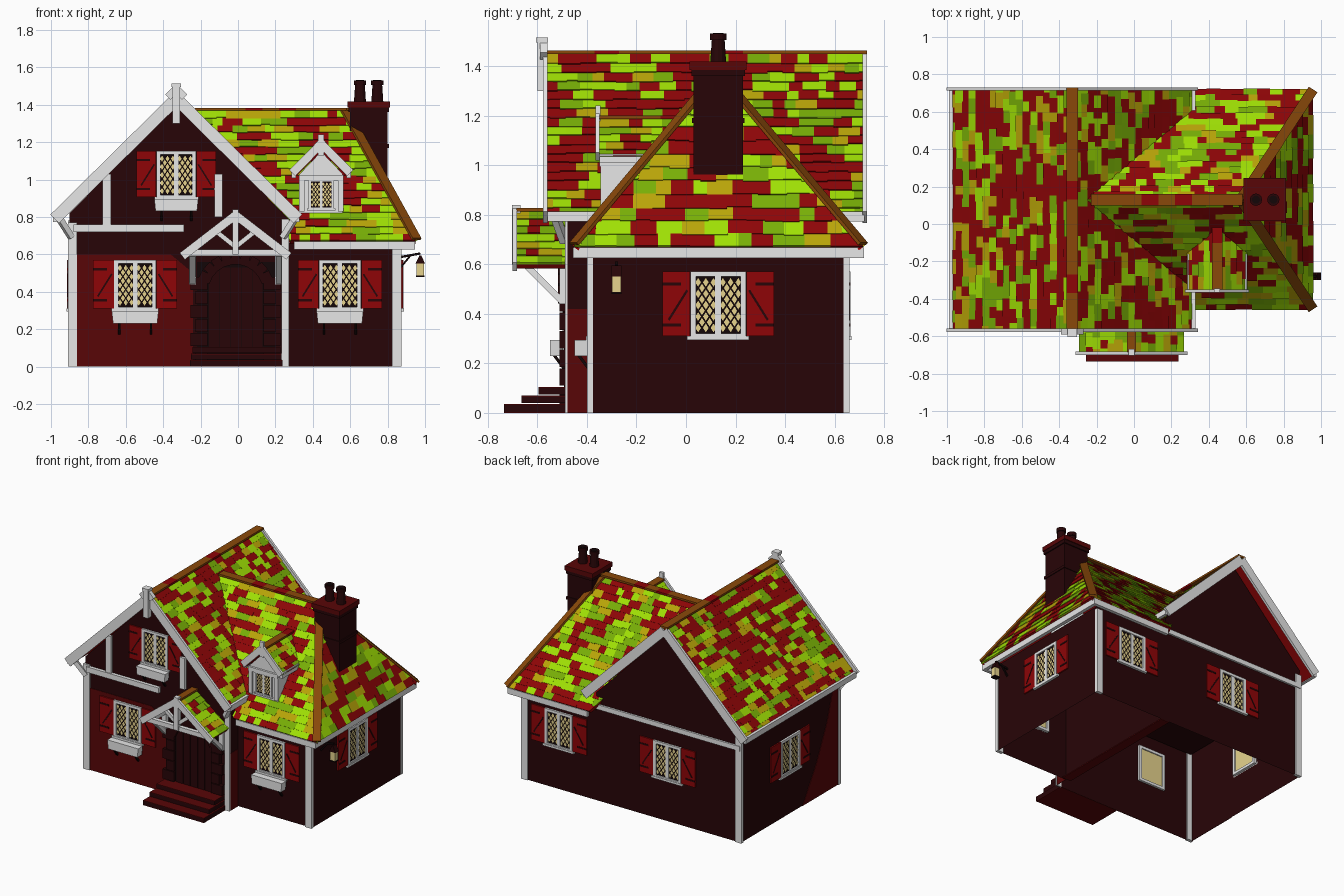
import bpy, bmesh, math, random
from mathutils import Vector, Matrix

random.seed(4)
if "Cube" in bpy.data.objects:
    bpy.data.objects.remove(bpy.data.objects["Cube"])

# Palette
HEX = {"tile_red": "8E0507", "lime": "A0E104", "moss_green": "78AF06", "olive": "B9A508",
       "ridge_brown": "8A490A", "white_timber": "E8E8E8", "dark_maroon": "270507",
       "brick_red": "580607", "pale_glass": "F2DE94", "iron_black": "120607"}


def linear(h):
    c = int(h, 16) / 255
    return c / 12.92 if c < 0.04 else ((c + 0.055) / 1.055) ** 2.4


mats = []
for name, h in HEX.items():
    m = bpy.data.materials.new(name)
    m.use_nodes = True
    col = [linear(h[i:i + 2]) for i in (0, 2, 4)] + [1]
    m.diffuse_color = col
    m.node_tree.nodes["Principled BSDF"].inputs["Base Color"].default_value = col
    mats.append(m)
RED, LIME, GREEN, OLIVE, BROWN, WHITE, DARK, BRICK, GLASS, BLACK = range(10)


# Helpers
def finish(bm, name, loc=(0, 0, 0), turn=0, scale=1):
    bmesh.ops.recalc_face_normals(bm, faces=bm.faces)
    me = bpy.data.meshes.new(name)
    bm.to_mesh(me)
    bm.free()
    for m in mats:
        me.materials.append(m)
    ob = bpy.data.objects.new(name, me)
    ob.location, ob.scale = loc, (scale,) * 3
    ob.rotation_euler.z = math.radians(turn)
    bpy.context.collection.objects.link(ob)


def cube(bm, matrix, mat):
    for v in bmesh.ops.create_cube(bm, size=1, matrix=matrix)["verts"]:
        for f in v.link_faces:
            f.material_index = mat


def box(bm, x0, x1, y0, y1, z0, z1, mat):
    mid = Matrix.Translation(((x0 + x1) / 2, (y0 + y1) / 2, (z0 + z1) / 2))
    cube(bm, mid @ Matrix.Diagonal((x1 - x0, y1 - y0, z1 - z0, 1)), mat)


def beam(bm, p, q, w, h, mat):
    p, q = Vector(p), Vector(q)
    d = (q - p).normalized()
    side = d.cross((0, 0, 1) if abs(d.z) < 0.99 else (1, 0, 0)).normalized()
    rot = Matrix((d, side, side.cross(d))).transposed().to_4x4()
    size = Matrix.Diagonal(((q - p).length, w, h, 1))
    cube(bm, Matrix.Translation((p + q) / 2) @ rot @ size, mat)


def prism(bm, pts, y0, y1, mat, open_base=False):
    a, b = ([bm.verts.new((x, y, z)) for x, z in pts] for y in (y0, y1))
    n = len(pts)
    faces = [bm.faces.new(a), bm.faces.new(b[::-1])]
    faces += [bm.faces.new((a[i], b[i], b[(i + 1) % n], a[(i + 1) % n]))
              for i in range(n - open_base)]
    for f in faces:
        f.material_index = mat


def slab(bm, low, high, mat):
    a, b = [bm.verts.new(p) for p in low], [bm.verts.new(p) for p in high]
    for f in [a[::-1], b] + [(a[i], a[(i + 1) % 4], b[(i + 1) % 4], b[i]) for i in range(4)]:
        bm.faces.new(f).material_index = mat


def tiled_slope(name, ea, eb, ra, rb, rows, width, weights):
    """Courses of random tiles between an eave edge and a ridge edge."""
    ea, eb, ra, rb = map(Vector, (ea, eb, ra, rb))
    u = (eb - ea).normalized()
    rise = (ra - ea) - u * (ra - ea).dot(u)
    n = u.cross(rise).normalized()
    n = n if n.z > 0 else -n
    bm = bmesh.new()
    quad = (ea, eb, rb, ra)
    slab(bm, [p - n * 0.022 for p in quad], quad, RED)
    ends = [(p - ea).dot(u) for p in quad]

    def at(s, t, lift):
        lo, hi = ends[0] + (ends[3] - ends[0]) * t, ends[1] + (ends[2] - ends[1]) * t
        return ea + u * min(max(s, lo), hi) + rise * t + n * lift

    for r in range(rows):
        t0, t1 = r / rows, (r + 1) / rows
        s, stop = min(ends) - random.random() * width, max(ends)
        while s < stop:
            e = s + width * random.uniform(0.6, 1.4)
            low = t0 - random.uniform(0, 0.2) / rows * (r > 0)
            c = [(s, low), (e, low), (e, t1), (s, t1)]
            thick = random.uniform(0.008, 0.012)
            top = [at(*p, k) for p, k in zip(c, (thick, thick, 0.005, 0.005))]
            if (top[1] - top[0]).length + (top[2] - top[3]).length > 0.004:
                slab(bm, [at(*p, 0) for p in c], top, random.choices(range(4), weights)[0])
            s = e
    finish(bm, name)


def ridge_cap(name, p, q, w, pieces, red_pieces=()):
    p, q = Vector(p), Vector(q)
    bm = bmesh.new()
    for i in range(pieces):
        beam(bm, p.lerp(q, i / pieces), p.lerp(q, (i + 1) / pieces), w, 0.014,
             RED if i in red_pieces else BROWN)
    finish(bm, name)


def window(name, loc, turn=0, scale=1, shutters=True, planter=False):
    bm = bmesh.new()
    box(bm, -0.1, 0.1, -0.003, 0.012, -0.125, 0.125, GLASS)
    box(bm, -0.1, 0.1, -0.005, -0.003, -0.125, 0.125, BLACK)
    for side in (-1, 1):
        # Leaded diamonds
        for i in range(5):
            for j in range(5 - i % 2):
                x = side * 0.05 + (i - 2) * 0.0155
                z = (j - 2 + 0.5 * (i % 2)) * 0.046
                prism(bm, [(x - 0.0115, z), (x, z + 0.0175), (x + 0.0115, z), (x, z - 0.0175)],
                      -0.0065, -0.005, GLASS)
        a, b = sorted((side * 0.09, side * 0.112))
        box(bm, a, b, -0.014, 0.02, -0.13, 0.135, WHITE)
        box(bm, -0.112, 0.112, -0.014, 0.02, side * 0.125 - 0.01, side * 0.125 + 0.01, WHITE)
        if shutters:
            a, b = sorted((side * 0.114, side * 0.225))
            box(bm, a, b, -0.011, -0.001, -0.125, 0.135, RED)
            for z in (-0.08, 0.085):
                beam(bm, (side * 0.15, -0.011, z), (side * 0.225, -0.011, z), 0.005, 0.012, DARK)
            beam(bm, (side * 0.125, -0.011, 0.06), (side * 0.2, -0.011, -0.06), 0.004, 0.009, DARK)
    box(bm, -0.012, 0.012, -0.011, -0.003, -0.125, 0.125, WHITE)
    box(bm, -0.125, 0.125, -0.018, 0, -0.14, -0.125, WHITE)
    if planter:
        prism(bm, [(-0.118, -0.205), (0.118, -0.205), (0.125, -0.14), (-0.125, -0.14)],
              -0.065, -0.012, WHITE)
        for x in (-0.085, 0.085):
            beam(bm, (x, -0.05, -0.2), (x, -0.005, -0.26), 0.012, 0.012, BLACK)
    finish(bm, name, loc, turn, scale)


# Walls, open underneath
bm = bmesh.new()
prism(bm, [(-0.9, 0), (-0.9, 0.82), (-0.33, 1.4), (0.27, 0.79), (0.27, 0)], -0.48, 0.65, DARK, True)
box(bm, -0.89, 0.26, -0.47, 0.64, 0.66, 0.665, DARK)
finish(bm, "main_walls")
bm = bmesh.new()
prism(bm, [(0.27, 0), (0.27, 0.66), (0.87, 0.66), (0.87, 0)], -0.385, 0.65, DARK, True)
finish(bm, "wing_walls")

# Red wall areas
bm = bmesh.new()
prism(bm, [(-0.86, 0), (-0.24, 0), (-0.24, 0.5), (-0.36, 0.6), (-0.86, 0.6)], -0.484, -0.481, BRICK)
box(bm, 0.271, 0.273, -0.478, -0.387, 0, 0.42, BRICK)
box(bm, 0.235, 0.305, -0.38, 0.645, 0, 0.008, BRICK)
finish(bm, "front_wall_red")
bm = bmesh.new()
prism(bm, [(0.48, 0), (0.06, 0), (0.22, 0.25), (0.34, 0.5), (0.42, 0.75), (0.48, 0.75)],
      -0.004, -0.001, BRICK)
finish(bm, "left_wall_red", (-0.9, 0, 0), -90)

# Timber posts and beams
bm = bmesh.new()
for x, y, top in ((-0.885, -0.48, 0.77), (-0.885, 0.648, 0.78), (0.849, 0.648, 0.64), (0.849, -0.388, 0.64)):
    box(bm, x - 0.025, x + 0.025, y - 0.012, y + 0.012, 0, top, WHITE)
box(bm, 0.232, 0.274, -0.489, -0.479, 0, 0.79, WHITE)
box(bm, -0.88, -0.29, -0.505, -0.481, 0.72, 0.76, WHITE)
box(bm, -0.725, -0.68, -0.5, -0.481, 0.76, 1.03, WHITE)
box(bm, -0.125, -0.082, -0.5, -0.481, 0.8, 1.03, WHITE)
box(bm, -0.9, 0.27, 0.651, 0.665, 0.675, 0.71, WHITE)
for x0, x1 in ((-0.96, -0.89), (0.31, 0.24)):
    beam(bm, (x0, -0.53, 0.8), (x1, -0.49, 0.69), 0.03, 0.03, WHITE)
finish(bm, "timber_frame")

# Main roof
MAIN = (52, 18, 17, 13)
for side, name in ((-1, "main_roof_left"), (1, "main_roof_right")):
    x = -0.33 + side * 0.65
    tiled_slope(name, (x, -0.56, 0.79), (x, 0.72, 0.79), (-0.33, -0.56, 1.446),
                (-0.33, 0.72, 1.446), 18, 0.072, MAIN)
ridge_cap("main_ridge", (-0.33, -0.57, 1.455), (-0.33, 0.73, 1.455), 0.06, 13, (2, 7))
bm = bmesh.new()
for side in (-1, 1):
    for y in (-0.568, 0.722):
        beam(bm, (-0.33, y, 1.432), (-0.33 + side * 0.65, y, 0.79), 0.018, 0.065, WHITE)
    x = -0.33 + side * 0.648
    box(bm, x - 0.011, x + 0.011, -0.56, 0.72, 0.772, 0.812, WHITE)
    beam(bm, (-0.33, -0.575, 1.485), (-0.33 + side * 0.045, -0.575, 1.44), 0.03, 0.04, WHITE)
box(bm, -0.35, -0.31, -0.6, -0.56, 1.3, 1.5, WHITE)
box(bm, -0.356, -0.304, -0.605, -0.558, 1.495, 1.515, WHITE)
finish(bm, "main_barge_boards")

# Hipped wing roof
WING = (38, 30, 18, 14)
EAVE_X, FRONT_Y, BACK_Y = 0.95, -0.452, 0.715
for name, y in (("wing_roof_front", FRONT_Y), ("wing_roof_back", BACK_Y)):
    tiled_slope(name, (0.28, y, 0.67), (EAVE_X, y, 0.67), (-0.25, 0.13, 1.368),
                (0.57, 0.13, 1.368), 18, 0.078, WING)
tiled_slope("wing_roof_hip", (EAVE_X, FRONT_Y, 0.67), (EAVE_X, BACK_Y, 0.67), (0.57, 0.129, 1.368),
            (0.57, 0.131, 1.368), 13, 0.075, WING)
ridge_cap("wing_ridge", (-0.23, 0.13, 1.376), (0.58, 0.13, 1.376), 0.062, 9, (3, 5))
for name, y in (("hip_ridge_front", FRONT_Y), ("hip_ridge_back", BACK_Y)):
    ridge_cap(name, (0.57, 0.13, 1.378), (0.955, y, 0.682), 0.055, 1)
bm = bmesh.new()
for y0, y1 in ((-0.455, -0.43), (0.692, 0.717)):
    box(bm, 0.3, 0.945, y0, y1, 0.625, 0.668, WHITE)
box(bm, 0.92, 0.946, -0.456, 0.718, 0.6255, 0.6685, WHITE)
finish(bm, "wing_eaves")

# Chimney with two pots
bm = bmesh.new()
box(bm, 0.6, 0.8, 0.03, 0.23, 0.95, 1.39, DARK)
box(bm, 0.594, 0.806, 0.024, 0.236, 1.17, 1.19, DARK)
box(bm, 0.592, 0.808, 0.022, 0.238, 1.36, 1.385, DARK)
box(bm, 0.585, 0.812, 0.015, 0.245, 1.385, 1.418, BRICK)
for x in (0.652, 0.745):
    for r0, r1, z, h in ((0.032, 0.026, 1.46, 0.09), (0.033, 0.033, 1.518, 0.026), (0.022, 0.022, 1.532, 0.002)):
        ret = bmesh.ops.create_cone(bm, cap_ends=True, segments=12, radius1=r0, radius2=r1, depth=h,
                                    matrix=Matrix.Translation((x, 0.13, z)))
        for f in {f for v in ret["verts"] for f in v.link_faces}:
            f.material_index = BLACK if h < 0.01 else DARK
finish(bm, "chimney")

# Dormer
CX = 0.445
bm = bmesh.new()
prism(bm, [(CX - 0.115, 0.82), (CX - 0.115, 1.03), (CX, 1.15), (CX + 0.115, 1.03), (CX + 0.115, 0.82)],
      -0.335, -0.06, WHITE)
for side in (-1, 1):
    beam(bm, (CX, -0.358, 1.192), (CX + side * 0.155, -0.358, 1.035), 0.016, 0.045, WHITE)
    x = CX + side * 0.105
    box(bm, x - 0.015, x + 0.015, -0.345, -0.33, 0.83, 1.0, WHITE)
    x = CX + side * 0.147
    box(bm, x - 0.013, x + 0.013, -0.35, -0.16, 1.008, 1.046, WHITE)
box(bm, CX - 0.12, CX + 0.12, -0.35, -0.33, 0.995, 1.025, WHITE)
box(bm, CX - 0.016, CX + 0.016, -0.365, -0.345, 1.13, 1.24, WHITE)
finish(bm, "dormer_walls")
for side, name in ((-1, "dormer_roof_left"), (1, "dormer_roof_right")):
    x = CX + side * 0.155
    tiled_slope(name, (x, -0.35, 1.03), (x, -0.14, 1.03), (CX, -0.35, 1.185), (CX, -0.01, 1.185),
                5, 0.07, WING)
ridge_cap("dormer_ridge", (CX, -0.35, 1.194), (CX, -0.02, 1.194), 0.055, 4, (3,))
window("dormer_window", (CX, -0.335, 0.92), scale=0.6, shutters=False)

# Windows
window("front_left_window", (-0.55, -0.484, 0.435), planter=True)
window("front_right_window", (0.545, -0.385, 0.435), planter=True)
window("upper_window", (-0.33, -0.48, 1.025), scale=0.94, planter=True)
window("right_window", (0.87, 0.13, 0.435), 90)
window("left_window", (-0.9, 0.09, 0.435), -90)
window("back_wing_window", (0.57, 0.65, 0.435), 180)
window("back_main_window", (-0.31, 0.65, 0.435), 180)

# Porch
PX = -0.013
bm = bmesh.new()
for side in (-1, 1):
    beam(bm, (PX, -0.692, 0.81), (PX + side * 0.285, -0.692, 0.59), 0.018, 0.045, WHITE)
    x = PX + side * 0.23
    box(bm, x - 0.018, x + 0.018, -0.51, -0.481, 0.44, 0.6, WHITE)
    box(bm, x - 0.018, x + 0.018, -0.68, -0.481, 0.59, 0.625, WHITE)
    beam(bm, (x, -0.65, 0.6), (x, -0.5, 0.45), 0.03, 0.026, WHITE)
    beam(bm, (PX, -0.68, 0.64), (PX + side * 0.1, -0.68, 0.72), 0.02, 0.025, WHITE)
box(bm, PX - 0.24, PX + 0.24, -0.69, -0.66, 0.592, 0.625, WHITE)
box(bm, PX - 0.017, PX + 0.017, -0.703, -0.668, 0.6, 0.84, WHITE)
finish(bm, "porch_frame")
for side, name in ((-1, "porch_roof_left"), (1, "porch_roof_right")):
    x = PX + side * 0.275
    tiled_slope(name, (x, -0.682, 0.6), (x, -0.481, 0.6), (PX, -0.682, 0.812), (PX, -0.481, 0.812),
                7, 0.07, (8, 44, 32, 16))
ridge_cap("porch_ridge", (PX, -0.685, 0.82), (PX, -0.481, 0.82), 0.05, 2)

# Door with stone surround
bm = bmesh.new()
box(bm, -0.22, 0.2, -0.488, -0.481, 0.03, 0.56, BLACK)
for i in range(5):
    box(bm, -0.155 + i * 0.058, -0.1 + i * 0.058, -0.493, -0.486, 0.1, 0.53, DARK)
for side in (-1, 1):
    for i in range(6):
        a, b = sorted((PX + side * 0.15, PX + side * (0.24 if i % 2 else 0.215)))
        box(bm, a, b, -0.51, -0.481, 0.035 + i * 0.075, 0.105 + i * 0.075, DARK)
for i in range(9):
    ang = math.radians(26 + i * 16)
    d = Vector((math.cos(ang), 0, math.sin(ang)))
    c = Vector((PX, -0.499, 0.4))
    beam(bm, c + d * 0.145, c + d * 0.21, 0.034, 0.05, DARK)
finish(bm, "front_door")
bm = bmesh.new()
box(bm, -0.256, 0.238, -0.735, -0.481, 0, 0.004, BRICK)
for i in range(3):
    trim, y, z = 0.006 * i, -0.735 + i * 0.07, i * 0.035
    box(bm, -0.256 + trim, 0.238 - trim, y, -0.481, z + 0.004, z + 0.031, DARK)
    box(bm, -0.256 + trim, 0.238 - trim, y, -0.481, z + 0.031, z + 0.035, BRICK)
finish(bm, "front_steps")

# Wall lantern
bm = bmesh.new()
beam(bm, (0.865, -0.28, 0.585), (0.975, -0.28, 0.605), 0.012, 0.012, BLACK)
beam(bm, (0.87, -0.28, 0.53), (0.92, -0.28, 0.592), 0.01, 0.01, BLACK)
box(bm, 0.955, 0.995, -0.298, -0.262, 0.487, 0.55, GLASS)
box(bm, 0.952, 0.998, -0.3, -0.26, 0.48, 0.488, BLACK)
prism(bm, [(0.949, 0.55), (1.0, 0.55), (0.98, 0.595), (0.97, 0.595)], -0.3, -0.26, DARK)
finish(bm, "wall_lantern")
